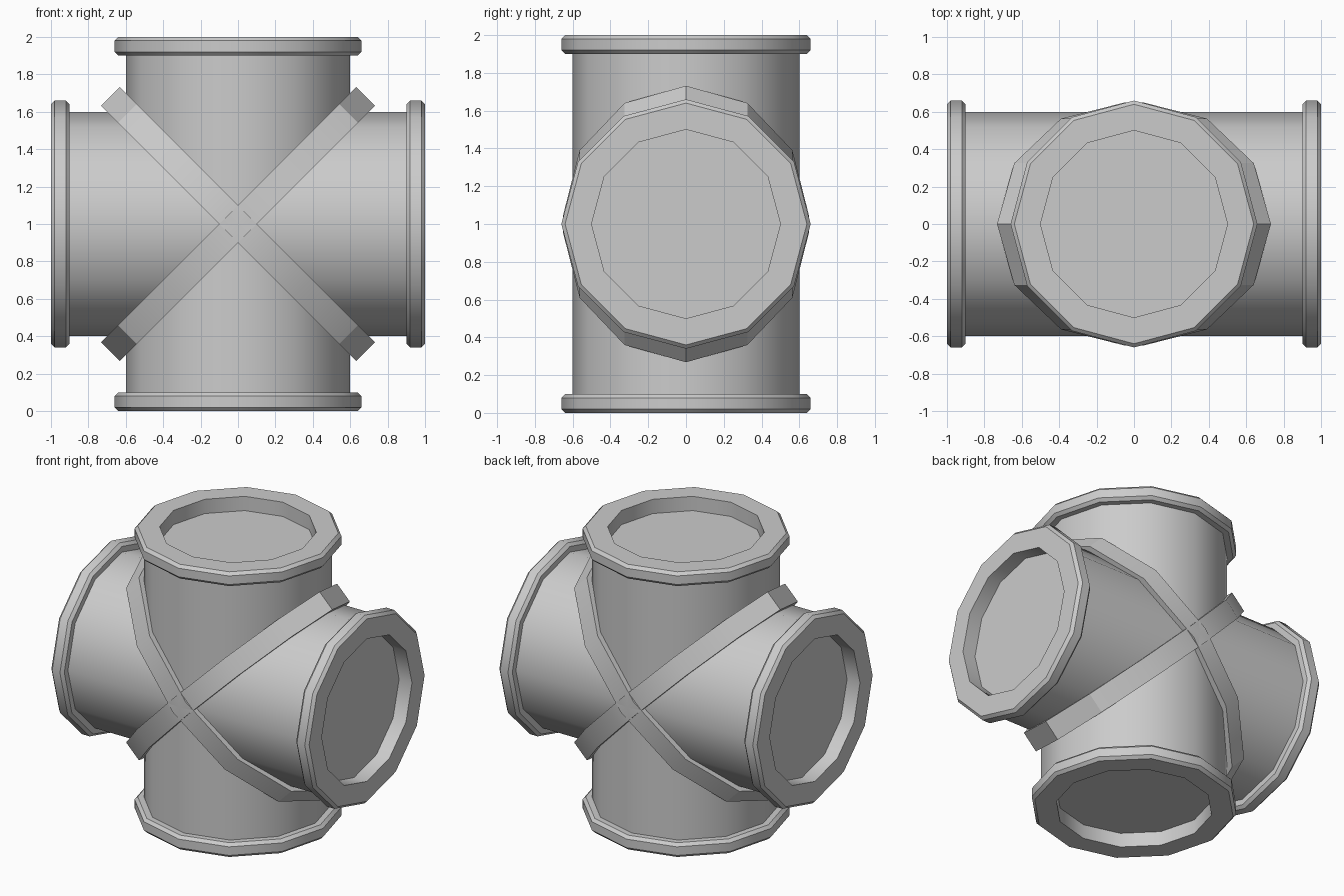
import bpy, bmesh
from math import sin, cos, pi, radians
from mathutils import Matrix

if "Cube" in bpy.data.objects:
    bpy.data.objects.remove(bpy.data.objects["Cube"])

SIDES = 12


def make_object(name, bm, matrix):
    bmesh.ops.recalc_face_normals(bm, faces=bm.faces)
    bm.transform(matrix)
    mesh = bpy.data.meshes.new(name)
    bm.to_mesh(mesh)
    bm.free()
    ob = bpy.data.objects.new(name, mesh)
    bpy.context.collection.objects.link(ob)
    bpy.ops.object.select_all(action='DESELECT')
    ob.select_set(True)
    bpy.context.view_layer.objects.active = ob
    bpy.ops.object.shade_smooth_by_angle(angle=radians(32))
    return ob


def lathe(name, profile, matrix, closed=False):
    """Revolve (radius, height) points around z; cap the ends unless closed."""
    bm = bmesh.new()
    rings = [[bm.verts.new((r * cos(2 * pi * i / SIDES), r * sin(2 * pi * i / SIDES), h))
              for i in range(SIDES)] for r, h in profile]
    pairs = list(zip(rings, rings[1:]))
    if closed:
        pairs.append((rings[-1], rings[0]))
    for a, b in pairs:
        for i in range(SIDES):
            j = (i + 1) % SIDES
            bm.faces.new((a[i], a[j], b[j], b[i]))
    if not closed:
        bm.faces.new(rings[0])
        bm.faces.new(rings[-1])
    return make_object(name, bm, matrix)


centre = Matrix.Translation((0, 0, 1))
turn = lambda deg: Matrix.Rotation(radians(deg), 4, 'Y')

# Crossing pipes
tube = [(0.6, -0.95), (0.6, 0.95)]
lathe("vertical_pipe", tube, centre)
lathe("horizontal_pipe", tube, centre @ turn(90))

# End flanges with bevelled rims and a shallow round recess
flange = [(0.5, 0.9), (0.5, 1.0), (0.64, 1.0), (0.66, 0.98),
          (0.66, 0.92), (0.64, 0.9)]
# the recess floor is the first cap, the flange back is the last
for name, deg in (("top", 0), ("right", 90), ("bottom", 180), ("left", 270)):
    lathe(name + "_flange", flange, centre @ turn(deg))

# Hollow out the pipe ends so the recesses stay open
for ob in bpy.data.objects:
    if ob.name.endswith("_pipe"):
        for v in ob.data.vertices:
            if ob.name.startswith("vertical"):
                v.co.z = 1 + (v.co.z - 1) * 0.9 / 0.95
            else:
                v.co.x *= 0.9 / 0.95

# Diagonal seam bands where the pipes meet
stretch = Matrix.Diagonal((0.965, 0.65, 1, 1))
for name, deg in (("rising_seam_band", -45), ("falling_seam_band", 45)):
    lathe(name, [(1, -0.07), (1, 0.07)], centre @ turn(deg) @ stretch)
